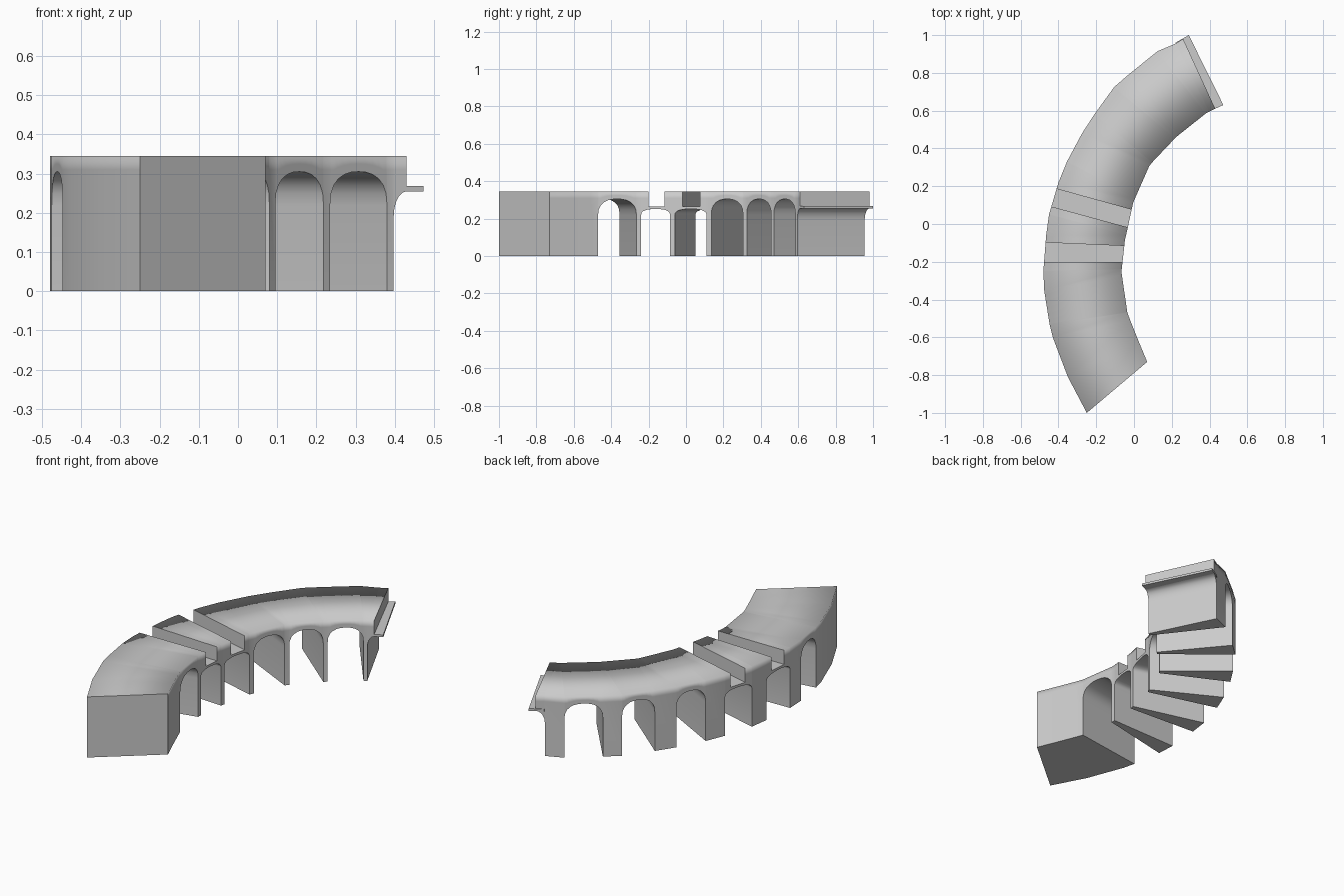
import bpy, bmesh, math
from mathutils import Vector

if "Cube" in bpy.data.objects:
    bpy.data.objects.remove(bpy.data.objects["Cube"])

TOP, SPRING, LEDGE = 0.345, 0.22, 0.265
STEPS = 12

# Plan position of each pier: outer edge pair, inner edge pair
PIERS = [
    ((-.475, -.355), (-.48, -.25), (-.065, -.265), (-.065, -.24)),
    ((-.465, -.06), (-.45, .05), (-.048, -.085), (-.042, -.06)),
    ((-.40, .22), (-.355, .33), (-.005, .11), (.005, .135)),
    ((-.275, .48), (-.21, .58), (.08, .305), (.095, .325)),
    ((-.105, .725), (-.03, .79), (.218, .455), (.235, .47)),
    ((.125, .915), (.22, .955), (.38, .585), (.397, .595)),
]
# Solid abutment in plan: outer, inner
ABUTMENT = [((-.25, -1.0), (.07, -.73)), ((-.35, -.81), (.02, -.61)),
            ((-.43, -.60), (-.02, -.51)), ((-.447, -.53), (-.035, -.47))]
NOTCHED = (1, 2)          # bays with a broken deck
NOTCH = (0.25, 0.8)

sections = []             # (outer, inner, bottom z, top z)


def add(o, i, zb, zt=TOP):
    sections.append((Vector(o), Vector(i), zb, zt))


def bay(o0, i0, o1, i1, notched):
    """Arched opening, optionally with a slot cut through the deck."""
    crown = 0.252 if notched else 0.305
    us = [(1 - math.cos(math.pi * k / STEPS)) / 2 for k in range(STEPS + 1)]
    us = sorted(us + (list(NOTCH) if notched else []))
    for u in us:
        rise = max(0, 1 - abs(2 * u - 1) ** 2.4) ** (1 / 2.4)
        zb = SPRING + (crown - SPRING) * rise
        o, i = Vector(o0).lerp(Vector(o1), u), Vector(i0).lerp(Vector(i1), u)
        if notched and u == NOTCH[0]:
            add(o, i, zb)
            add(o, i, zb, LEDGE)
        elif notched and u == NOTCH[1]:
            add(o, i, zb, LEDGE)
            add(o, i, zb)
        else:
            add(o, i, zb, LEDGE if notched and NOTCH[0] < u < NOTCH[1] else TOP)


# Walk along the viaduct collecting cross-sections
for o, i in ABUTMENT:
    add(o, i, 0)
last = ABUTMENT[-1]
for n, (oa, ob, ia, ib) in enumerate(PIERS):
    bay(last[0], last[1], oa, ia, n in NOTCHED)
    add(oa, ia, 0)
    add(ob, ib, 0)
    last = (ob, ib)
# Half arch springing past the last pier
end = ((.26, .98), (.43, .61))
for k in range(6):
    a = math.pi / 2 * k / 5
    u = 1 - math.cos(a)
    add(Vector(last[0]).lerp(Vector(end[0]), u),
        Vector(last[1]).lerp(Vector(end[1]), u), 0.19 + 0.065 * math.sin(a))


def make(name, bm):
    me = bpy.data.meshes.new(name)
    bm.to_mesh(me)
    bm.free()
    ob = bpy.data.objects.new(name, me)
    bpy.context.collection.objects.link(ob)
    return ob


# Viaduct body lofted through the cross-sections
bm = bmesh.new()
rings = []
for o, i, zb, zt in sections:
    zm = max(zt - 0.035, (zt + zb) / 2)
    rings.append([bm.verts.new((p.x, p.y, z)) for p, z in
                  ((o, zt), (i, zt), (i, zm), (i, zb), (o, zb), (o, zm))])
for a, b in zip(rings, rings[1:]):
    for k in range(6):
        m = (k + 1) % 6
        bm.faces.new((a[k], a[m], b[m], b[k]))
bm.faces.new(rings[0])
bm.faces.new(rings[-1])
bmesh.ops.remove_doubles(bm, verts=bm.verts, dist=1e-5)
bmesh.ops.recalc_face_normals(bm, faces=bm.faces)
flat = [f for f in bm.faces if f.calc_area() < 1e-7]
bmesh.ops.delete(bm, geom=flat, context='FACES')
# Smooth shading, with the deck rims rounded off as well
bm.normal_update()
for f in bm.faces:
    f.smooth = True
for e in bm.edges:
    if len(e.link_faces) == 2:
        nz = sorted(abs(f.normal.z) for f in e.link_faces)
        rim = min(v.co.z for v in e.verts) > TOP - 0.001 and nz[1] > 0.9
        is_end = any(max(v.co.z for v in f.verts) - min(v.co.z for v in f.verts) > 0.05
                     for f in e.link_faces)
        e.smooth = e.calc_face_angle(0) < math.radians(40) or (rim and not is_end)
make("viaduct_body", bm)

# Thin ledge sticking out at the far end
bm = bmesh.new()
plan = [(.22, .96), (.40, .597), (.473, .63), (.29, 1.0)]
low = [bm.verts.new((x, y, 0.255)) for x, y in plan]
face = bm.faces.new(low)
ext = bmesh.ops.extrude_face_region(bm, geom=[face])
bmesh.ops.translate(bm, vec=(0, 0, 0.013),
                    verts=[g for g in ext["geom"] if isinstance(g, bmesh.types.BMVert)])
bmesh.ops.recalc_face_normals(bm, faces=bm.faces)
make("end_ledge", bm)
